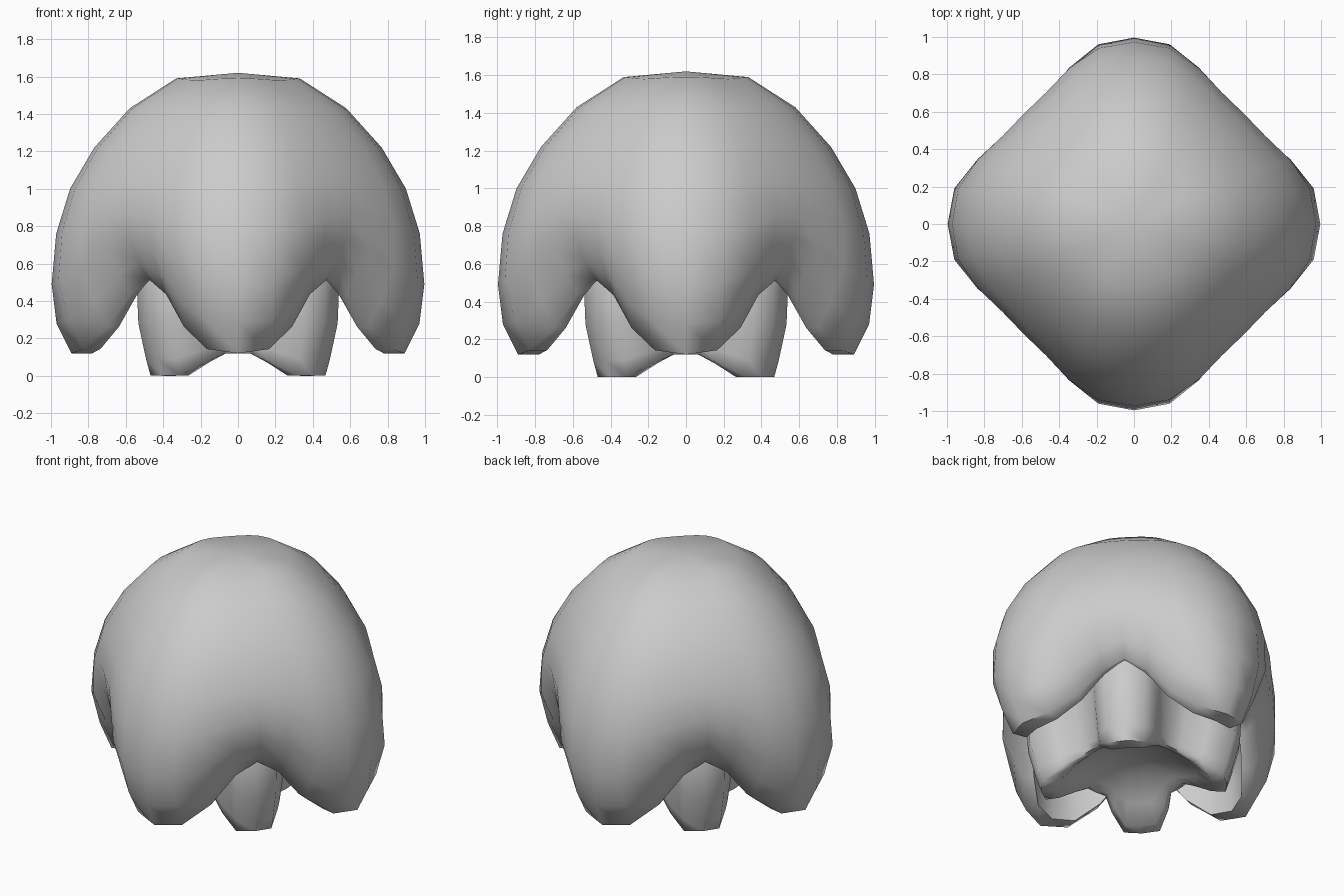
import bpy, bmesh, math

if "Cube" in bpy.data.objects:
    bpy.data.objects.remove(bpy.data.objects["Cube"])

SEG = 32

def wave(th):
    """1 on a lobe centre, 0 in the valley between lobes."""
    return (1 + math.cos(4 * th)) / 2

def smoothstep(a, lo, hi):
    t = min(max((a - lo) / (hi - lo), 0), 1)
    return t * t * (3 - 2 * t)

def lobed(name, lobe, valley, offset, r_weight, z_weight):
    """Loft rings whose (radius, height) blends between lobe and valley profiles."""
    bm = bmesh.new()
    rings = []
    for k, ((rl, zl), (rv, zv)) in enumerate(zip(lobe, valley)):
        if rl == 0:
            rings.append([bm.verts.new((0, 0, zl))])
            continue
        ring = []
        for i in range(SEG):
            th = 2 * math.pi * i / SEG
            a = wave(th - offset)
            r = rv + (rl - rv) * r_weight(a, k)
            z = zv + (zl - zv) * z_weight(a)
            ring.append(bm.verts.new((r * math.cos(th), r * math.sin(th), z)))
        rings.append(ring)
    for p, q in zip(rings, rings[1:]):
        for i in range(SEG):
            j = (i + 1) % SEG
            if len(p) == 1:
                bm.faces.new((p[0], q[i], q[j]))
            elif len(q) == 1:
                bm.faces.new((p[i], q[0], p[j]))
            else:
                bm.faces.new((p[i], q[i], q[j], p[j]))
    bmesh.ops.recalc_face_normals(bm, faces=bm.faces)
    me = bpy.data.meshes.new(name)
    bm.to_mesh(me)
    bm.free()
    ob = bpy.data.objects.new(name, me)
    bpy.context.collection.objects.link(ob)
    bpy.ops.object.select_all(action='DESELECT')
    ob.select_set(True)
    bpy.context.view_layer.objects.active = ob
    bpy.ops.object.shade_smooth_by_angle(angle=math.radians(60))
    return ob

# Outer dome with four hanging petals: outside, lip, then inner lining
lobed("outer_petals",
      [(0, 1.62), (.33, 1.59), (.58, 1.43), (.77, 1.22), (.90, 1.0), (.975, .76),
       (1.0, .49), (.97, .28), (.89, .12), (.78, .12), (.77, .30), (.74, .50), (.45, .66)],
      [(0, 1.62), (.32, 1.58), (.54, 1.43), (.69, 1.24), (.79, 1.05), (.83, .88),
       (.81, .73), (.75, .61), (.68, .52), (.64, .52), (.62, .57), (.58, .63), (.45, .68)],
      0,
      lambda a, k: a ** 1.5 if k in (7, 8, 9) else smoothstep(a, -.1, 1.1),
      lambda a: 1 - (1 - a) ** 1.5)

# Inner bud with four blunt feet on the diagonals and a hollowed underside
lobed("inner_petals",
      [(0, .75), (.58, .72), (.66, .50), (.65, .28), (.60, .09), (.57, .0),
       (.48, .0), (.38, .10), (.20, .19), (0, .23)],
      [(0, .75), (.46, .72), (.42, .50), (.39, .30), (.37, .17), (.36, .12),
       (.33, .12), (.29, .15), (.17, .20), (0, .23)],
      math.pi / 4,
      lambda a, k: smoothstep(a, .1, .95),
      lambda a: smoothstep(a, .2, .9))
